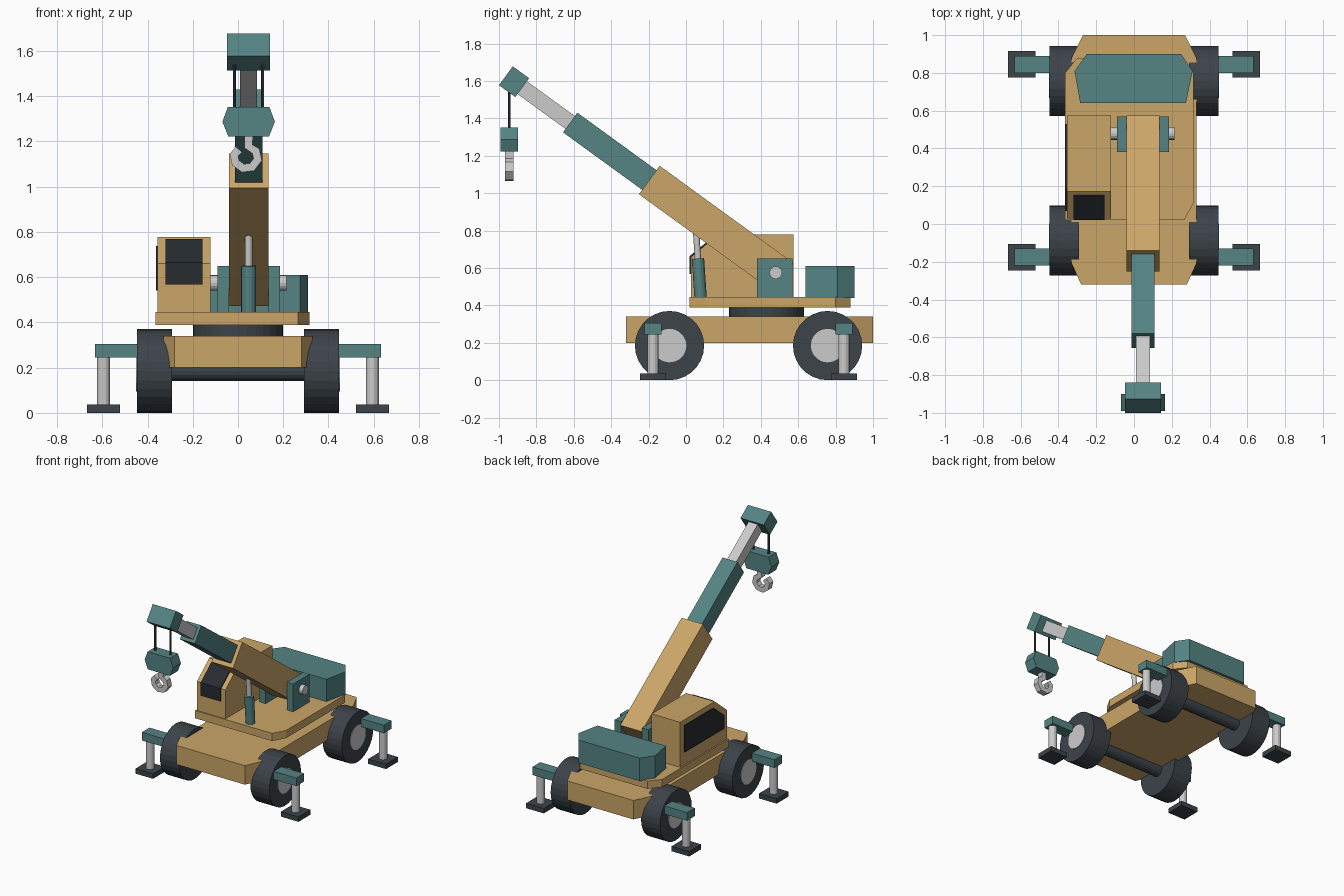
import bpy, bmesh
from mathutils import Vector

if "Cube" in bpy.data.objects:
    bpy.data.objects.remove(bpy.data.objects["Cube"])


def material(name, rgb):
    m = bpy.data.materials.new(name)
    m.diffuse_color = (*rgb, 1)
    m.use_nodes = True
    m.node_tree.nodes["Principled BSDF"].inputs["Base Color"].default_value = m.diffuse_color
    return m


TAN = material("tan_paint", (0.6, 0.38, 0.14))
TEAL = material("teal_paint", (0.09, 0.23, 0.23))
DARK = material("dark_rubber", (0.045, 0.056, 0.066))
GLASS = material("dark_glass", (0.02, 0.025, 0.03))
GREY = None


def finish(name, bm, mat):
    bmesh.ops.recalc_face_normals(bm, faces=bm.faces)
    me = bpy.data.meshes.new(name)
    bm.to_mesh(me)
    bm.free()
    ob = bpy.data.objects.new(name, me)
    bpy.context.collection.objects.link(ob)
    if mat:
        me.materials.append(mat)
    return ob


def prism(name, pts, axis, lo, hi, mat):
    """Extrude a 2D outline along an axis (0=x, 1=y, 2=z)."""
    bm = bmesh.new()
    verts = []
    for p in pts:
        co = list(p)
        co.insert(axis, lo)
        verts.append(bm.verts.new(co))
    face = bm.faces.new(verts)
    ext = bmesh.ops.extrude_face_region(bm, geom=[face])
    shift = Vector((0, 0, 0))
    shift[axis] = hi - lo
    bmesh.ops.translate(bm, vec=shift, verts=[g for g in ext["geom"] if isinstance(g, bmesh.types.BMVert)])
    return finish(name, bm, mat)


def box(name, x, y, z, mat):
    return prism(name, [(x[0], y[0]), (x[1], y[0]), (x[1], y[1]), (x[0], y[1])], 2, z[0], z[1], mat)


def rod(name, a, b, r, mat, sides=16):
    """Cylinder between two points."""
    a, b = Vector(a), Vector(b)
    d = b - a
    bm = bmesh.new()
    bmesh.ops.create_cone(bm, cap_ends=True, segments=sides, radius1=r, radius2=r, depth=d.length)
    rot = Vector((0, 0, 1)).rotation_difference(d).to_matrix()
    for v in bm.verts:
        v.co = rot @ v.co + (a + b) / 2
    return finish(name, bm, mat)


# Chassis with chamfered corners
half = [(0.28, -0.32), (0.33, -0.21), (0.33, 0.88), (0.27, 1.0)]
prism("chassis", half + [(-x, y) for x, y in reversed(half)], 2, 0.2, 0.34, TAN)

# Wheels, hubs and axles
for end, y in (("front", -0.088), ("rear", 0.757)):
    rod(end + "_axle", (-0.3, y, 0.185), (0.3, y, 0.185), 0.045, DARK)
    for side, s in (("left", -1), ("right", 1)):
        rod(f"{end}_{side}_tyre", (s * 0.292, y, 0.185), (s * 0.447, y, 0.185), 0.185, DARK, 28)
        rod(f"{end}_{side}_hub", (s * 0.40, y, 0.185), (s * 0.451, y, 0.185), 0.09, GREY, 20)

# Outriggers
for end, y in (("front", -0.176), ("rear", 0.845)):
    for side, s in (("left", -1), ("right", 1)):
        n = f"{end}_{side}_outrigger"
        box(n + "_beam", (s * 0.25, s * 0.632), (y - 0.045, y + 0.045), (0.245, 0.305), TEAL)
        rod(n + "_leg", (s * 0.595, y, 0.03), (s * 0.595, y, 0.25), 0.029, GREY)
        box(n + "_pad", (s * 0.522, s * 0.667), (y - 0.07, y + 0.07), (0, 0.036), DARK)

# Turntable and deck
rod("turntable_ring", (0, 0.43, 0.33), (0, 0.43, 0.395), 0.2, DARK, 32)
prism("deck", [(-0.365, 0.02), (0.265, 0.02), (0.315, 0.11), (0.315, 0.8),
               (0.25, 0.88), (-0.3, 0.88), (-0.365, 0.8)], 2, 0.388, 0.445, TAN)

# Counterweight
prism("counterweight", [(-0.285, 0.64), (0.275, 0.64), (0.31, 0.81), (0.25, 0.9),
                        (-0.25, 0.9), (-0.315, 0.81)], 2, 0.44, 0.61, TEAL)

# Cab and windows
prism("cab", [(0.028, 0.44), (0.575, 0.44), (0.575, 0.778), (0.172, 0.778), (0.028, 0.66)],
      0, -0.355, -0.122, TAN)
prism("windscreen", [(0.02, 0.567), (0.02, 0.664), (0.147, 0.768), (0.16, 0.755),
                     (0.04, 0.65), (0.04, 0.567)], 0, -0.32, -0.157, GLASS)
prism("side_window", [(0.07, 0.54), (0.53, 0.54), (0.53, 0.738), (0.19, 0.738), (0.07, 0.64)],
      0, -0.362, -0.34, GLASS)

# Telescopic boom, positions measured along its axis from the base section mouth
CX = 0.047
MOUTH, ALONG, UP = Vector((-0.196, 1.07)), Vector((-0.809, 0.588)), Vector((0.588, 0.809))


def boom(name, t0, t1, w, h, mat):
    pts = [MOUTH + ALONG * t + UP * u for t, u in ((t0, -h / 2), (t1, -h / 2), (t1, h / 2), (t0, h / 2))]
    prism(name, pts, 0, CX - w / 2, CX + w / 2, mat)


boom("boom_base", -0.885, 0, 0.175, 0.188, TAN)
boom("boom_middle", -0.1, 0.523, 0.122, 0.13, TEAL)
boom("boom_tip", 0.45, 0.87, 0.075, 0.085, GREY)
boom("boom_head", 0.84, 0.948, 0.19, 0.125, TEAL)

# Boom pivot
for side, s in (("left", -1), ("right", 1)):
    box(f"pivot_{side}_bracket", (CX + s * 0.087, CX + s * 0.138), (0.38, 0.57), (0.44, 0.65), TEAL)
rod("pivot_pin", (CX - 0.168, 0.48, 0.575), (CX + 0.168, 0.48, 0.575), 0.034, GREY)

# Lift cylinder
rod("lift_cylinder", (CX, 0.078, 0.44), (CX, 0.064, 0.65), 0.033, TEAL)
rod("lift_piston", (CX, 0.065, 0.63), (CX, 0.053, 0.81), 0.017, GREY)

# Cables and hook block
HY = -0.945
for side, s in (("left", -1), ("right", 1)):
    x = CX + s * 0.062
    rod(side + "_cable", (x, HY, 1.34), (x, HY, 1.57), 0.007, DARK, 8)
prism("hook_block", [(-0.045, 1.352), (0.139, 1.352), (0.163, 1.287), (0.137, 1.222),
                     (-0.043, 1.222), (-0.069, 1.287)], 1, HY - 0.046, HY + 0.046, TEAL)

# Hook, a centre line widened to a flat bar
path = [Vector(p) for p in ((0.047, 1.24), (0.047, 1.178), (0.079, 1.157), (0.087, 1.12), (0.062, 1.087),
                            (0.022, 1.082), (-0.01, 1.105), (-0.018, 1.14), (0.004, 1.165))]
left, right = [], []
for i, p in enumerate(path):
    d = (path[min(i + 1, len(path) - 1)] - path[max(i - 1, 0)]).normalized()
    nrm = Vector((-d.y, d.x)) * 0.019
    left.append(p + nrm)
    right.append(p - nrm)
prism("hook", left + right[::-1], 1, HY - 0.022, HY + 0.022, GREY)
